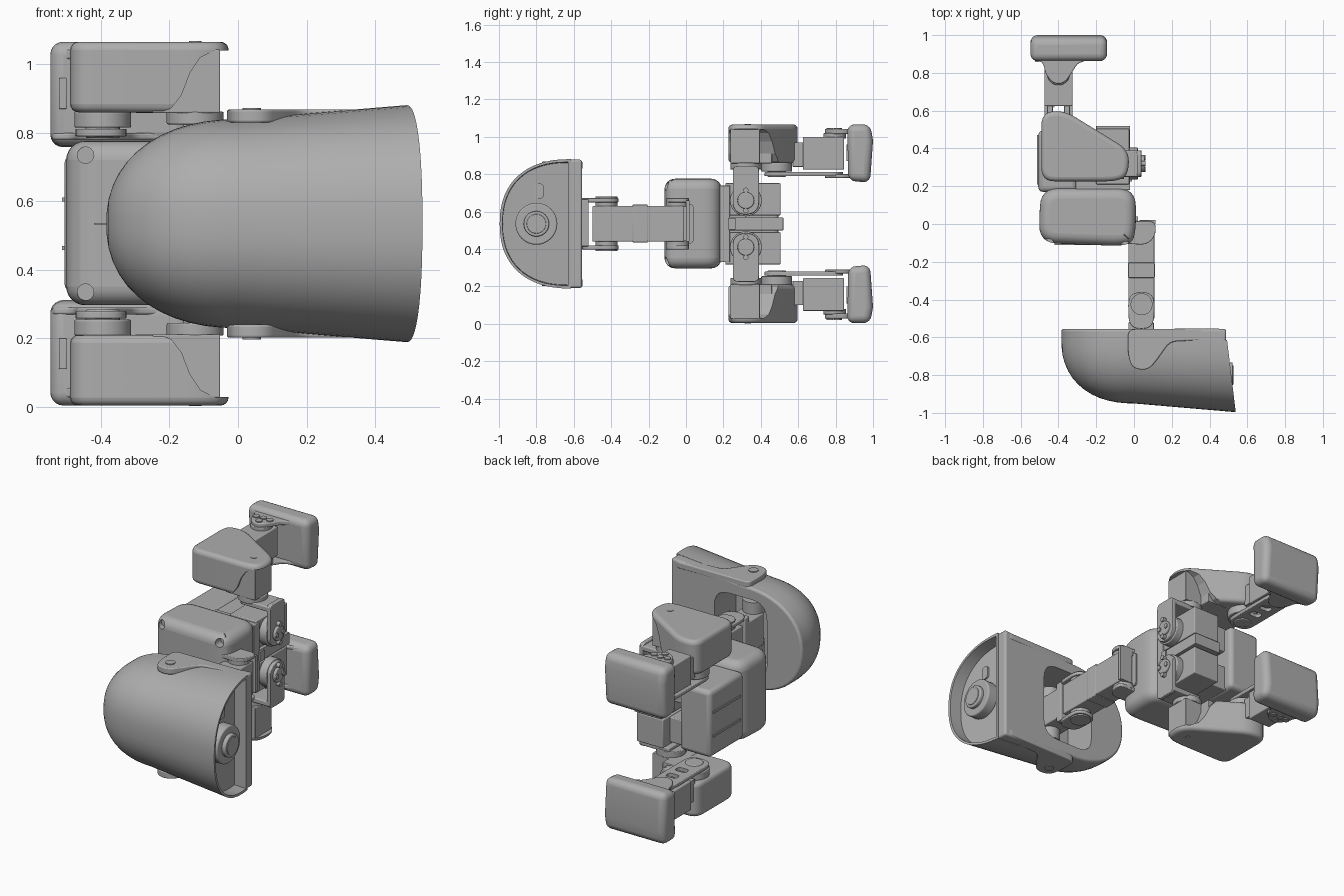
import bpy, bmesh, math
from mathutils import Vector

if "Cube" in bpy.data.objects:
    bpy.data.objects.remove(bpy.data.objects["Cube"])

MID = 0.535  # height of the symmetry plane; every object's origin lies on it
grey = bpy.data.materials.new("plain_grey")
grey.diffuse_color = (0.42, 0.42, 0.42, 1)
grey.use_nodes = True
grey.node_tree.nodes["Principled BSDF"].inputs["Base Color"].default_value = grey.diffuse_color


def finish(name, bm, bevel=0.0, mirror=False, cutter=None, seg=3, clamp=True):
    bmesh.ops.recalc_face_normals(bm, faces=bm.faces)
    me = bpy.data.meshes.new(name)
    bm.to_mesh(me)
    bm.free()
    ob = bpy.data.objects.new(name, me)
    bpy.context.collection.objects.link(ob)
    ob.location.z = MID
    me.materials.append(grey)
    if bevel:
        m = ob.modifiers.new("bevel", 'BEVEL')
        m.width, m.segments, m.limit_method = bevel, seg, 'ANGLE'
        m.angle_limit = math.radians(40)
        m.use_clamp_overlap = clamp
    for c in cutter or []:
        m = ob.modifiers.new("cut", 'BOOLEAN')
        m.object, m.operation, m.solver = c, 'DIFFERENCE', 'EXACT'
    if mirror:
        m = ob.modifiers.new("mirror", 'MIRROR')
        m.use_axis = (False, False, True)
        m.use_clip = False
        m.use_mirror_merge = False
    return ob


def rounded(pts, r, n=6):
    """Round the corners of a 2D outline."""
    out = []
    for i, p in enumerate(pts):
        p, a, b = Vector(p), Vector(pts[i - 1]), Vector(pts[(i + 1) % len(pts)])
        da, db = a - p, b - p
        s = p + da.normalized() * min(r, da.length * 0.48)
        e = p + db.normalized() * min(r, db.length * 0.48)
        for k in range(n + 1):
            t = k / n
            out.append(s * (1 - t) ** 2 + p * 2 * t * (1 - t) + e * t * t)
    return out


def prism(name, pts, axis, lo, hi, r=0.0, **kw):
    """Extrude a 2D outline along an axis."""
    if r:
        pts = rounded(pts, r)
    place = {'x': lambda a, b, h: (h, a, b - MID),
             'y': lambda a, b, h: (a, h, b - MID),
             'z': lambda a, b, h: (a, b, h - MID)}[axis]
    bm = bmesh.new()
    lower, upper = ([bm.verts.new(place(a, b, h)) for a, b in pts] for h in (lo, hi))
    bm.faces.new(lower)
    bm.faces.new(upper[::-1])
    for i in range(len(pts)):
        bm.faces.new((lower[i - 1], lower[i], upper[i], upper[i - 1]))
    return finish(name, bm, **kw)


def rect(a0, a1, b0, b1):
    return [(a0, b0), (a1, b0), (a1, b1), (a0, b1)]


def box(name, x0, x1, y0, y1, z0, z1, **kw):
    return prism(name, rect(x0, x1, y0, y1), 'z', z0, z1, **kw)


def disc(name, a, b, rad, axis, lo, hi, n=32, **kw):
    pts = [(a + rad * math.cos(2 * math.pi * k / n), b + rad * math.sin(2 * math.pi * k / n)) for k in range(n)]
    return prism(name, pts, axis, lo, hi, **kw)


def hidden(ob):
    ob.hide_render = True
    ob.display_type = 'WIRE'
    return ob


# ---- Head: tapering half-round shell with a recessed face
def half_width(x):
    return 0.305 * (1 - (-x / 0.385) ** 2.2) ** (1 / 2.2) if x < 0 else 0.305 + 0.08 * x


def depth(x):
    return 0.335 * (1 - (-x / 0.385) ** 2.25) ** (1 / 2.25) if x < 0 else 0.335 + 0.09 * x


neck_hole = hidden(prism("neck_opening_cutter", rect(-0.15, 0.2, 0.3, 0.77), 'y', -0.76, -0.5, r=0.1))
stations = [-0.385 * math.cos(0.07 + (math.pi / 2 - 0.07) * k / 12) for k in range(12)] + [0.0, 0.25, 0.512]
bm = bmesh.new()
rings = []


def head_ring(x, w, d, back, shift=0.0):
    ring = []
    for k in range(33):
        t = math.pi * k / 32
        c, s = math.cos(t), math.sin(t)
        y = back - d * s ** 0.86
        z = w * math.copysign(abs(c) ** 0.86, c)
        ring.append(bm.verts.new((x - shift + max(x, 0) / 0.512 * (-0.775 - y) * 0.12, y, z)))
    rings.append(ring)


for x in stations:
    head_ring(x, half_width(x), depth(x), -0.615)
w, d = half_width(0.512), depth(0.512)
head_ring(0.512, w - 0.016, d - 0.03, -0.63)
head_ring(0.512, w - 0.02, d - 0.034, -0.632, 0.075)
for r0, r1 in zip(rings, rings[1:]):
    for i in range(33):
        bm.faces.new((r0[i - 1], r0[i], r1[i], r1[i - 1]))
bm.faces.new(rings[0])
bm.faces.new(rings[-1][::-1])
finish("head_shell", bm, cutter=[neck_hole])

# Back cover of the head follows the same outline
xs = stations[:-1] + [0.488]
outline = [(x, MID + half_width(x)) for x in xs] + [(x, MID - half_width(x)) for x in xs[::-1]]
prism("head_back_cover", outline, 'y', -0.628, -0.555, bevel=0.013, cutter=[neck_hole])
prism("head_side_strap", [(-0.032, -0.557), (-0.032, -0.69), (-0.01, -0.765), (0.075, -0.775), (0.125, -0.715),
      (0.19, -0.622), (0.47, -0.61), (0.47, -0.552)], 'z', 0.83, 0.868, r=0.04, bevel=0.006, mirror=True)
disc("head_pivot_screw", 0.04, -0.7, 0.027, 'z', 0.86, 0.873, mirror=True)
# Lens and button on the face
disc("lens_ring", -0.8, MID, 0.112, 'x', 0.43, 0.5, bevel=0.008)
disc("lens_barrel", -0.8, MID, 0.068, 'x', 0.45, 0.522, bevel=0.006)
disc("lens_glass", -0.8, MID, 0.052, 'x', 0.52, 0.526, bevel=0.003)
prism("face_button", rect(-0.81, -0.76, 0.67, 0.75), 'x', 0.43, 0.447, r=0.025)

# ---- Neck: two actuators with brackets
box("neck_upper_servo", -0.03, 0.108, -0.5, -0.28, 0.44, 0.63, bevel=0.005)
box("neck_joiner", -0.032, 0.11, -0.285, -0.205, 0.435, 0.638, bevel=0.004)
box("neck_lower_servo", -0.03, 0.108, -0.21, -0.01, 0.44, 0.63, bevel=0.005)
box("neck_head_mount", -0.03, 0.105, -0.7, -0.535, 0.44, 0.63, bevel=0.005)
box("neck_head_bridge", -0.03, 0.105, -0.56, -0.52, 0.415, 0.665, bevel=0.005)
prism("neck_upper_fork", [(-0.028, -0.555), (0.105, -0.555), (0.11, -0.36), (-0.032, -0.36)], 'z', 0.65, 0.672,
      r=0.07, bevel=0.004, mirror=True)
disc("neck_upper_horn", 0.04, -0.425, 0.058, 'z', 0.625, 0.68, mirror=True)
disc("head_joint_horn", 0.04, -0.7, 0.06, 'z', 0.62, 0.7, mirror=True)
prism("neck_lower_fork", [(-0.15, -0.1), (0.07, -0.11), (0.115, -0.06), (0.115, 0.015), (-0.15, 0.015)], 'z',
      0.65, 0.672, r=0.04, bevel=0.004, mirror=True)
disc("neck_lower_horn", 0.04, -0.045, 0.062, 'z', 0.625, 0.66, mirror=True)
box("neck_bracket_end", 0.03, 0.115, 0.0, 0.02, 0.44, 0.66)

# ---- Torso: large rounded block with screw recesses and a power pack behind
screw_holes = [hidden(disc("screw_cutter", x, z, 0.024, 'y', -0.2, -0.06))
               for x in (-0.445, -0.05) for z in (0.735, 0.335)]
prism("torso", [(-0.505, -0.1), (-0.03, -0.118), (0.01, -0.06), (0.01, 0.19), (-0.495, 0.19)], 'z', 0.297, 0.776,
      r=0.1, bevel=0.055, seg=6, clamp=False, cutter=screw_holes)
prism("torso_neck_pad", rect(-0.1, 0.04, 0.43, 0.64), 'x', 0.0, 0.02, r=0.02)
box("torso_seam_plate", -0.42, -0.06, -0.112, -0.1, 0.533, 0.537)
box("power_pack", -0.507, -0.3, 0.17, 0.495, 0.335, 0.735, bevel=0.025)
box("power_pack_rib", -0.514, -0.5, 0.21, 0.47, 0.6, 0.612, mirror=True)
box("hip_frame", -0.31, -0.02, 0.18, 0.235, 0.33, 0.74, bevel=0.004)

# ---- Hips
box("hip_servo", -0.2, -0.025, 0.21, 0.505, 0.58, 0.752, bevel=0.005, mirror=True)
box("hip_servo_cradle", -0.31, -0.19, 0.21, 0.44, 0.585, 0.735, bevel=0.005, mirror=True)
box("hip_center_board", -0.2, -0.02, 0.2, 0.52, 0.5, 0.57, bevel=0.003)
box("hip_board_socket", -0.03, -0.01, 0.225, 0.265, 0.505, 0.565)
disc("hip_horn", 0.32, 0.66, 0.085, 'x', -0.03, 0.02, bevel=0.005, mirror=True)
prism("hip_strap", [(0.25, 0.845), (0.25, 0.62), (0.29, 0.585), (0.35, 0.585), (0.39, 0.62), (0.39, 0.845)], 'x',
      0.015, 0.04, r=0.03, bevel=0.004, mirror=True)
disc("hip_cap", 0.32, 0.66, 0.045, 'x', 0.03, 0.055, bevel=0.006, mirror=True)
for dy, dz in ((0.03, 0), (-0.03, 0), (0, 0.055), (0, -0.055)):
    disc("hip_screw", 0.32 + dy, 0.66 + dz, 0.014, 'x', 0.03, 0.062, n=12, mirror=True)
box("hip_yoke", -0.16, 0.035, 0.25, 0.39, 0.805, 0.835, bevel=0.006, mirror=True)
disc("thigh_hip_disc", -0.125, 0.32, 0.083, 'z', 0.825, 0.862, bevel=0.004, mirror=True)

# ---- Thighs: rounded triangular cover with a cut-away corner
cutaway = hidden(prism("thigh_cutaway_cutter", [(0.02, 1.042), (-0.07, 1.04), (-0.11, 1.02), (-0.14, 0.975),
                       (-0.165, 0.91), (-0.195, 0.872), (-0.24, 0.856), (-0.24, 0.82), (0.02, 0.82)],
                       'y', 0.15, 0.65))
prism("thigh_cover", [(-0.49, 0.226), (-0.49, 0.59), (-0.37, 0.602), (-0.025, 0.39), (-0.03, 0.26), (-0.09, 0.226)],
      'z', 0.86, 1.066, r=0.07, bevel=0.024, seg=4, clamp=False, mirror=True, cutter=[cutaway])
box("thigh_servo", -0.25, -0.052, 0.238, 0.395, 0.858, 1.043, bevel=0.004, mirror=True)
box("thigh_mid_servo", -0.3, -0.165, 0.3, 0.46, 0.858, 1.03, bevel=0.004, mirror=True)
disc("thigh_cover_screw", -0.125, 0.33, 0.018, 'z', 1.06, 1.068, n=16, mirror=True)
disc("knee_disc", -0.395, 0.485, 0.083, 'z', 0.815, 0.862, bevel=0.005, mirror=True)
disc("knee_hub", -0.395, 0.485, 0.05, 'z', 0.785, 0.83, bevel=0.006, mirror=True)

# ---- Shins: slotted link and servo
slots = [hidden(prism("link_slot_cutter", rect(-0.43, -0.36, y, y + 0.045), 'z', 0.7, 0.9, r=0.02))
         for y in (0.58, 0.67)]
prism("shin_link", [(-0.475, 0.42), (-0.475, 0.84), (-0.325, 0.84), (-0.325, 0.42)], 'z', 0.79, 0.812,
      r=0.07, bevel=0.004, mirror=True, cutter=slots)
box("shin_servo", -0.475, -0.325, 0.625, 0.845, 0.825, 1.0, bevel=0.005, mirror=True)
for x0 in (-0.46, -0.37):
    box("shin_connector", x0, x0 + 0.03, 0.57, 0.64, 0.84, 0.97, bevel=0.003, mirror=True)
disc("ankle_horn", -0.4, 0.795, 0.06, 'z', 0.99, 1.02, bevel=0.004, mirror=True)

# ---- Feet: rounded sole with flared brackets
prism("foot_sole", [(0.862, 1.066), (0.985, 1.066), (1.0, 0.98), (0.984, 0.755), (0.868, 0.765)], 'x', -0.548, -0.142,
      bevel=0.038, seg=5, mirror=True)
flare = [(-0.542, 0.94), (-0.542, 0.872), (-0.5, 0.865), (-0.478, 0.845), (-0.47, 0.8), (-0.44, 0.755), (-0.4, 0.738),
         (-0.36, 0.755), (-0.33, 0.8), (-0.3, 0.848), (-0.25, 0.868), (-0.17, 0.876), (-0.17, 0.94)]
prism("foot_outer_bracket", flare, 'z', 1.015, 1.042, r=0.02, bevel=0.006, mirror=True)
prism("foot_inner_bracket", flare, 'z', 0.78, 0.8, r=0.02, bevel=0.006, mirror=True)
for x, y in ((-0.4, 0.77), (-0.445, 0.81), (-0.355, 0.81), (-0.4, 0.815)):
    disc("foot_screw", x, y, 0.019, 'z', 1.03, 1.048, n=16, mirror=True)
box("foot_slot_plate", -0.523, -0.5, 0.857, 0.95, 0.87, 0.96, bevel=0.003, mirror=True)

# ---- Smooth shading with crisp edges
for ob in bpy.context.collection.objects:
    if not ob.hide_render:
        ob.select_set(True)
        bpy.context.view_layer.objects.active = ob
bpy.ops.object.shade_smooth_by_angle(angle=math.radians(35))
